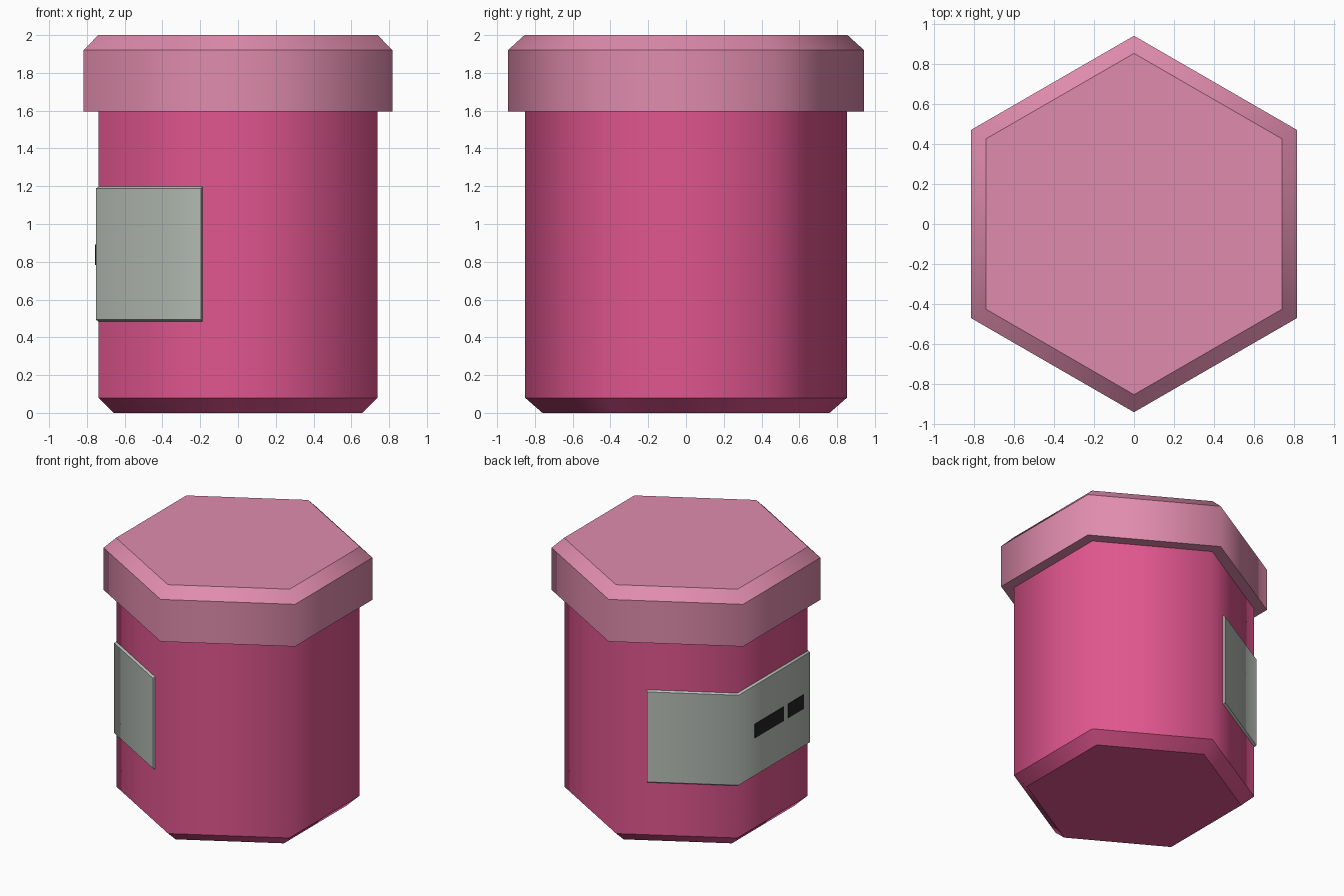
import bpy, bmesh, math
from mathutils import Vector

if "Cube" in bpy.data.objects:
    bpy.data.objects.remove(bpy.data.objects["Cube"])


def material(name, srgb):
    m = bpy.data.materials.new(name)
    lin = [((c / 255 + 0.055) / 1.055) ** 2.4 for c in srgb]
    m.diffuse_color = (*lin, 1)
    m.use_nodes = True
    m.node_tree.nodes["Principled BSDF"].inputs["Base Color"].default_value = m.diffuse_color
    return m


PINK = material("deep pink", (224, 86, 142))
PALE = material("pale pink", (224, 140, 172))
GREY = material("label grey", (186, 193, 186))
BLACK = material("ink black", (34, 34, 34))


def finish(name, bm, mat):
    bmesh.ops.recalc_face_normals(bm, faces=bm.faces)
    bm.normal_update()
    # smooth around the sides, sharp at rims and ends
    for f in bm.faces:
        f.smooth = True
    for e in bm.edges:
        if len(e.link_faces) == 2:
            a, b = (f.normal for f in e.link_faces)
            e.smooth = abs(a.z - b.z) < 0.1 and a.angle(b) < math.radians(70)
    me = bpy.data.meshes.new(name)
    bm.to_mesh(me)
    bm.free()
    me.materials.append(mat)
    ob = bpy.data.objects.new(name, me)
    bpy.context.collection.objects.link(ob)
    return ob


def hexpoint(radius, degrees):
    a = math.radians(degrees)
    return Vector((radius * math.cos(a), radius * math.sin(a), 0))


def bridge(bm, rings, closed):
    for r0, r1 in zip(rings, rings[1:]):
        n = len(r0)
        for i in range(n):
            j = (i + 1) % n
            bm.faces.new((r0[i], r0[j], r1[j], r1[i]))
    bm.faces.new(rings[0])
    bm.faces.new(rings[-1])


def hex_solid(name, profile, mat):
    bm = bmesh.new()
    rings = [[bm.verts.new(hexpoint(r, 30 + 60 * k) + Vector((0, 0, z))) for k in range(6)]
             for r, z in profile]
    bridge(bm, rings, True)
    return finish(name, bm, mat)


# Jar body and lid
R = 0.852
hex_solid("jar_body", [(0.76, 0), (R, 0.08), (R, 1.7)], PINK)
hex_solid("lid", [(0.943, 1.595), (0.943, 1.92), (0.855, 2.0)], PALE)

# Label wrapped round the left side
T = 0.015


def label_path(offset):
    r = R + offset / math.cos(math.radians(30))
    v = [hexpoint(R, a) for a in (90, 150, 210, 270)]
    start = v[1].lerp(v[0], 0.745) + hexpoint(offset, 120)
    end = v[2].lerp(v[3], 0.745) + hexpoint(offset, 240)
    return [start, hexpoint(r, 150), hexpoint(r, 210), end]


bm = bmesh.new()
section = [(-0.004, 0.48), (T, 0.494), (T, 1.188), (-0.004, 1.2)]
rings = [[bm.verts.new(label_path(o)[i] + Vector((0, 0, z))) for o, z in section]
         for i in range(4)]
bridge(bm, rings, True)
finish("label", bm, GREY)

# Printed bars on the label
face_x = -(R * math.cos(math.radians(30)) + T)
for name, y0, y1 in (("long_bar", -0.117, 0.238), ("short_bar", -0.361, -0.167)):
    bm = bmesh.new()
    bmesh.ops.create_cube(bm, size=1)
    bmesh.ops.scale(bm, vec=(0.006, y1 - y0, 0.11), verts=bm.verts)
    bmesh.ops.translate(bm, vec=(face_x, (y0 + y1) / 2, 0.837), verts=bm.verts)
    finish(name, bm, BLACK)
